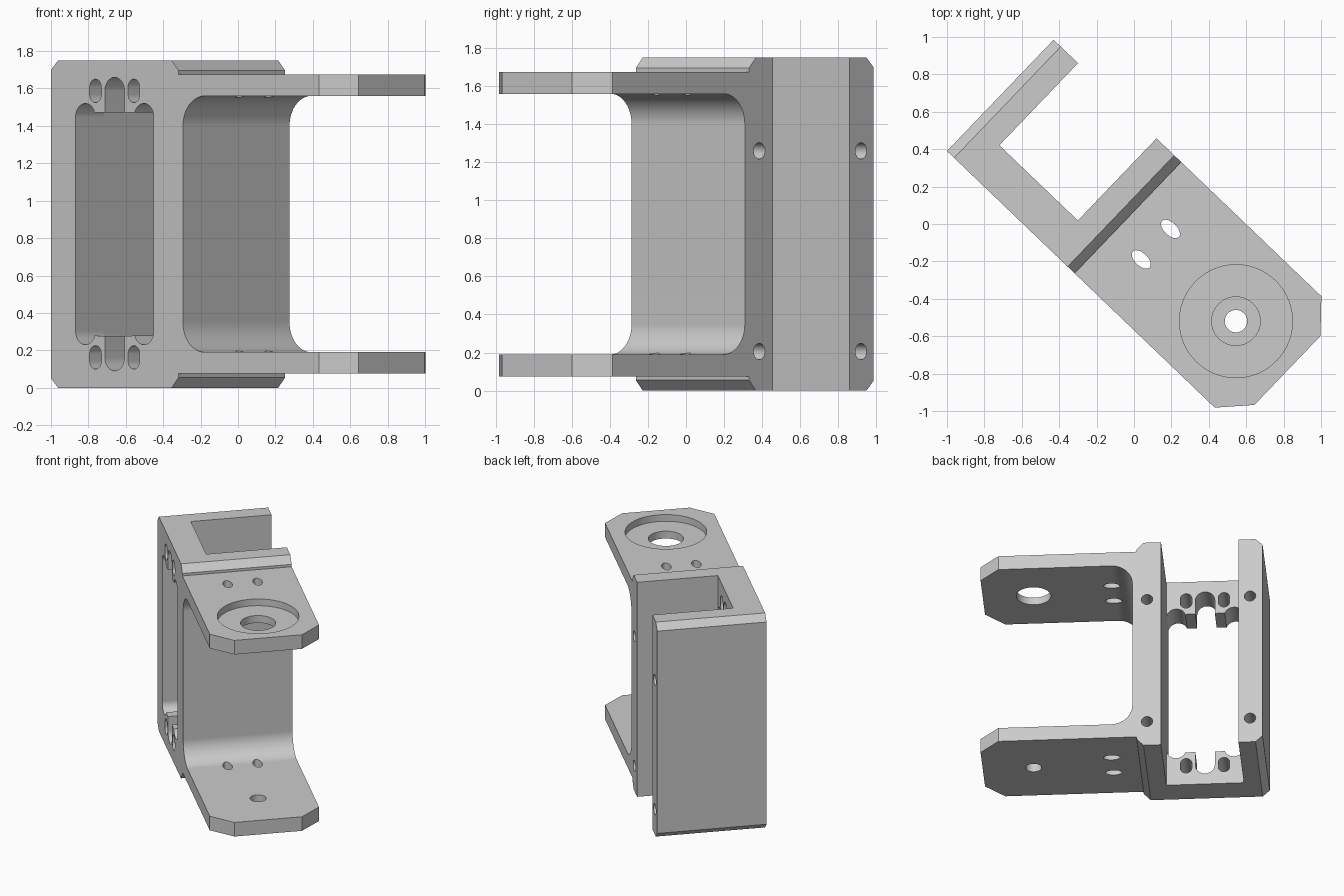
import bpy, bmesh
from math import sin, cos, pi, radians
from mathutils import Matrix, Vector

cube = bpy.data.objects.get("Cube")
if cube:
    bpy.data.objects.remove(cube, do_unlink=True)

H, DEPTH = 1.75, 0.824            # overall height and bracket width
# Bracket frame: length along local x, width along local y, turned in plan
FRAME = Matrix.Translation((-1.0, 0.39, 0)) @ Matrix.Rotation(radians(-43.77), 4, 'Z')

metal = bpy.data.materials.new("grey_metal")
metal.use_nodes = True
GREY = (0.6, 0.6, 0.6, 1)
metal.diffuse_color = GREY
metal.node_tree.nodes["Principled BSDF"].inputs["Base Color"].default_value = GREY


def arc(cx, cy, r, start, end, n=12):
    """Points on an arc, angles in degrees."""
    steps = [radians(start + (end - start) * i / n) for i in range(n + 1)]
    return [(cx + r * cos(a), cy + r * sin(a)) for a in steps]


def prism(name, pts, lo, hi, along):
    """Extrude an outline along local y (outline in x,z) or z (outline in x,y)."""
    def place(p, h):
        return Vector((p[0], h, p[1]) if along == 'y' else (p[0], p[1], h))
    bm = bmesh.new()
    a = [bm.verts.new(place(p, lo)) for p in pts]
    b = [bm.verts.new(place(p, hi)) for p in pts]
    bm.faces.new(a)
    bm.faces.new(b)
    for i in range(len(pts)):
        j = (i + 1) % len(pts)
        bm.faces.new((a[i], a[j], b[j], b[i]))
    bmesh.ops.recalc_face_normals(bm, faces=bm.faces)
    bm.transform(FRAME)
    me = bpy.data.meshes.new(name)
    bm.to_mesh(me)
    bm.free()
    ob = bpy.data.objects.new(name, me)
    bpy.context.collection.objects.link(ob)
    me.materials.append(metal)
    return ob


def flip(pts, size):
    """Mirror an outline about the middle of the given size, reversing its order."""
    return [(x, size - y) for x, y in reversed(pts)]


def ellipse(cx, cy, rx, ry, n=40):
    return [(cx + rx * cos(2 * pi * i / n), cy + ry * sin(2 * pi * i / n)) for i in range(n)]


# Main body: side view of the channel block with two arms
lower = [(0, 0.05), (0.053, 0), (0.893, 0), (0.945, 0.055), (0.945, 0.075),
         (2.126, 0.075), (2.126, 0.19)] + arc(1.137, 0.35, 0.16, 270, 180)
bracket = prism("bracket", lower + flip(lower, H), 0, DEPTH, 'y')
bpy.context.view_layer.objects.active = bracket


def cut(pts, lo, hi, along):
    cutter = prism("cutter", pts, lo, hi, along)
    cutter.hide_render = True
    mod = bracket.modifiers.new("cut", 'BOOLEAN')
    mod.operation, mod.solver, mod.object = 'DIFFERENCE', 'EXACT', cutter
    bpy.ops.object.modifier_apply(modifier=mod.name)
    bpy.data.objects.remove(cutter, do_unlink=True)


# Rear channel
cut([(0.181, 0.216), (0.762, 0.216), (0.762, 1), (0.181, 1)], -0.1, H + 0.1, 'z')

# Window with relieved corners and a central slot at each end
MID, R = 0.4715, 0.073
half = (arc(0.255, 0.303, R, 180, 340) + [(MID - R, 0.278)]
        + arc(MID, 0.163, R, 180, 360) + [(MID + R, 0.278)]
        + arc(2 * MID - 0.255, 0.303, R, 200, 360))
cut(half + flip(half, H), -0.1, 0.3, 'y')

# Small slots beside the central slot
for side in (-1, 1):
    cx = MID + side * 0.142
    slot = arc(cx, 0.143, 0.043, 180, 360) + arc(cx, 0.182, 0.043, 0, 180)
    for outline in (slot, flip(slot, H)):
        cut(outline, -0.1, 0.3, 'y')

# Bevelled arm tips
tip = [(1.84, -0.157), (2.269, 0.314), (2.5, -0.3)]
for outline in (tip, flip(tip, DEPTH)):
    cut(outline, -0.1, H + 0.1, 'z')

# Pivot: recess and bore in the upper arm, small hole in the lower arm
PIVOT = (1.745, DEPTH / 2)
cut(ellipse(*PIVOT, 0.302, 0.302, 72), 1.62, 1.9, 'z')
cut(ellipse(*PIVOT, 0.13, 0.13), 1.4, 1.9, 'z')
cut(ellipse(*PIVOT, 0.06, 0.06), -0.1, 0.4, 'z')

# Oval holes through both arms
for y in (0.3, 0.526):
    cut(ellipse(1.151, y, 0.062, 0.034), -0.1, H + 0.1, 'z')

# Blind screw holes in the rear ends of both walls
for x in (0.094, 0.867):
    for z in (0.205, 1.26):
        cut(ellipse(x, z, 0.043, 0.043, 28), DEPTH - 0.3, DEPTH + 0.1, 'y')

# Smooth fillets and bores, crisp machined edges
bracket.select_set(True)
bpy.ops.object.shade_smooth_by_angle(angle=radians(30))
weighted = bracket.modifiers.new("weighted_normals", 'WEIGHTED_NORMAL')
weighted.keep_sharp = True
